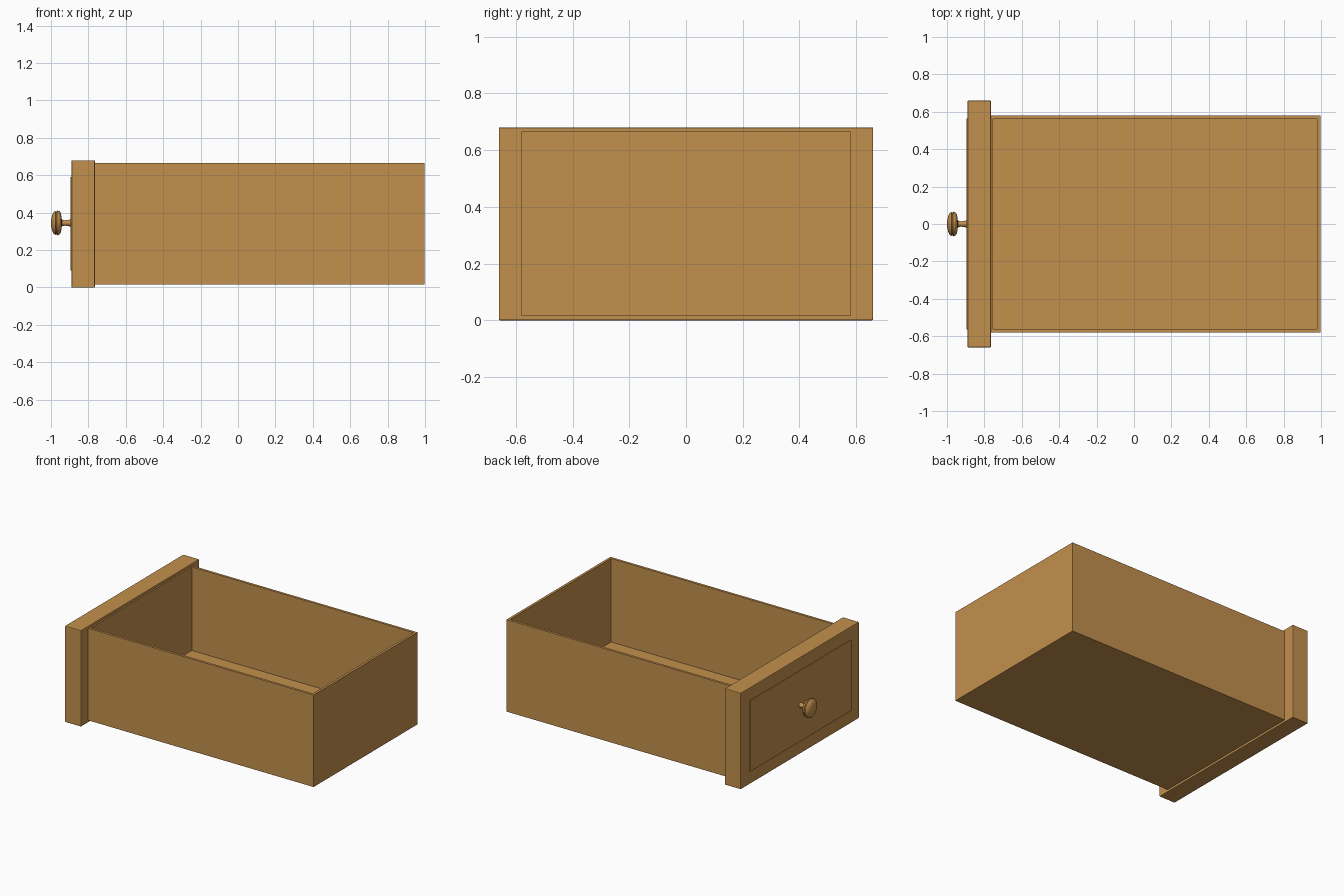
import bpy, bmesh, math
from mathutils import Vector

if "Cube" in bpy.data.objects:
    bpy.data.objects.remove(bpy.data.objects["Cube"])

wood = bpy.data.materials.new("warm_wood")
wood.diffuse_color = (0.55, 0.28, 0.075, 1)
wood.use_nodes = True
wood.node_tree.nodes["Principled BSDF"].inputs["Base Color"].default_value = wood.diffuse_color


def add(name, bm):
    bmesh.ops.recalc_face_normals(bm, faces=bm.faces[:])
    me = bpy.data.meshes.new(name)
    bm.to_mesh(me)
    bm.free()
    me.materials.append(wood)
    ob = bpy.data.objects.new(name, me)
    bpy.context.collection.objects.link(ob)
    return ob


def box(lo, hi):
    bm = bmesh.new()
    bmesh.ops.create_cube(bm, size=1)
    lo, hi = Vector(lo), Vector(hi)
    for v in bm.verts:
        v.co = Vector([lo[i] + (v.co[i] + 0.5) * (hi[i] - lo[i]) for i in range(3)])
    return bm


def bevel(ob, width):
    m = ob.modifiers.new("bevel", 'BEVEL')
    m.width, m.segments = width, 2


# Open drawer box: inset the top face and sink it to the inner floor
bm = box((-0.766, -0.58, 0.015), (0.997, 0.58, 0.665))
top = max(bm.faces, key=lambda f: f.calc_center_median().z)
bmesh.ops.inset_region(bm, faces=[top], thickness=0.025)
for v in top.verts:
    if v.co.x < 0:
        v.co.x = -0.755          # thin front wall
floor = bmesh.ops.extrude_discrete_faces(bm, faces=[top])["faces"][0]
for v in floor.verts:
    v.co.z = 0.075
add("drawer_box", bm)

# Front board with a slightly raised panel
bevel(add("front_board", box((-0.89, -0.66, 0.0), (-0.765, 0.66, 0.68))), 0.004)
add("raised_panel", box((-0.896, -0.565, 0.09), (-0.88, 0.565, 0.59)))

# Turned knob: (x, radius) profile spun around the x axis
profile = [(-0.88, 0.02), (-0.90, 0.018), (-0.925, 0.014), (-0.942, 0.018),
           (-0.945, 0.04), (-0.949, 0.056), (-0.957, 0.064), (-0.967, 0.066),
           (-0.970, 0.061), (-0.974, 0.061), (-0.977, 0.065), (-0.985, 0.058),
           (-0.993, 0.044), (-0.998, 0.024), (-1.0, 0.0)]
bm = bmesh.new()
zc = 0.345
vs = [bm.verts.new((x, 0, zc + r)) for x, r in profile]
es = [bm.edges.new(p) for p in zip(vs, vs[1:])]
bmesh.ops.spin(bm, geom=vs + es, cent=(0, 0, zc), axis=(1, 0, 0),
               angle=2 * math.pi, steps=32, use_merge=False)
bmesh.ops.remove_doubles(bm, verts=bm.verts[:], dist=0.0002)
knob = add("knob", bm)
bpy.context.view_layer.objects.active = knob
knob.select_set(True)
bpy.ops.object.shade_smooth_by_angle(angle=math.radians(35))
